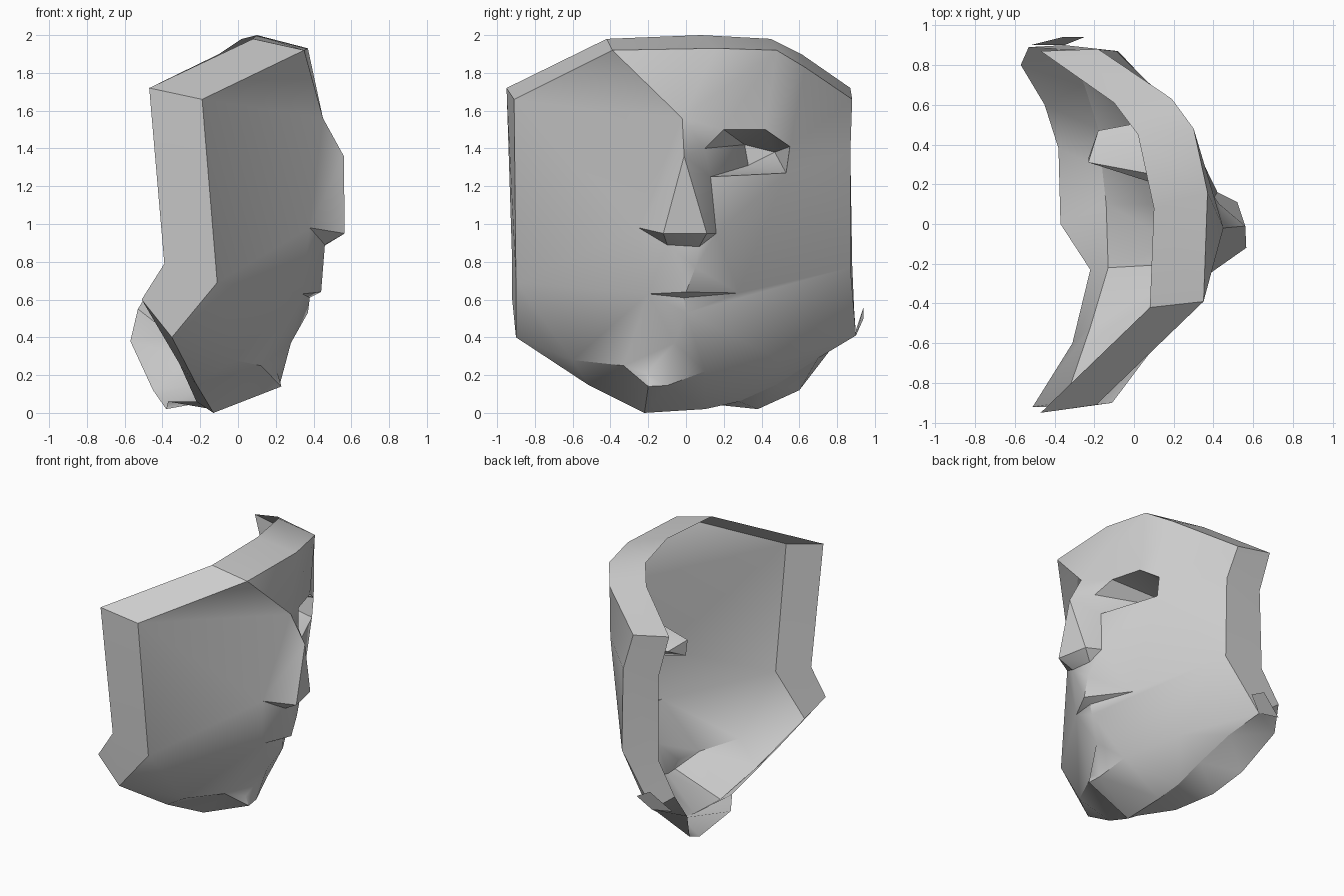
import bpy
import bmesh
from mathutils import Vector
from mathutils.geometry import delaunay_2d_cdt

default_cube = bpy.data.objects.get("Cube")
if default_cube:
    bpy.data.objects.remove(default_cube, do_unlink=True)

# One plain grey for the whole mask
grey = bpy.data.materials.new("plain grey")
grey.use_nodes = True
colour = (0.6, 0.6, 0.6, 1)
grey.diffuse_color = colour
for node in grey.node_tree.nodes:
    if node.type == "BSDF_PRINCIPLED":
        node.inputs["Base Color"].default_value = colour


def finish_object(name, mesh_data):
    """Turn a bmesh into a shaded object with the grey material."""
    mesh = bpy.data.meshes.new(name)
    mesh_data.to_mesh(mesh)
    mesh_data.free()
    mesh.materials.append(grey)
    new_object = bpy.data.objects.new(name, mesh)
    bpy.context.collection.objects.link(new_object)
    bpy.ops.object.select_all(action="DESELECT")
    new_object.select_set(True)
    bpy.context.view_layer.objects.active = new_object
    bpy.ops.object.shade_smooth_by_angle(angle=0.6)
    return new_object


# Outer edge of the face, clockwise from the forehead corner
forehead_right = (0.35, -0.39, 1.92)
forehead_middle = (0.37, 0.16, 1.93)
forehead_left = (0.3, 0.48, 1.92)
temple_left = (-0.09, 0.87, 1.38)
cheek_left = (-0.08, 0.87, 0.77)
jaw_left = (-0.35, 0.9, 0.41)
jaw_right = (-0.35, -0.9, 0.4)
chin_base = (-0.13, -0.22, 0)
front_rim = [
    forehead_right, forehead_middle, forehead_left,
    (0.19, 0.63, 1.83), (-0.18, 0.88, 1.66), temple_left, cheek_left, jaw_left,
    (-0.25, 0.7, 0.29), (-0.18, 0.48, 0.15), (-0.16, 0.28, 0.06),
    (-0.14, 0.1, 0.02), chin_base, (-0.22, -0.52, 0.15),
    jaw_right, (-0.11, -0.9, 0.69), (-0.19, -0.91, 1.66),
]

# Open rear edge, point for point behind the outer edge
back_rim = [
    (0.08, -0.42, 1.98), (0.1, 0.08, 2), (0.02, 0.45, 1.98),
    (-0.1, 0.61, 1.9), (-0.47, 0.87, 1.72), (-0.38, 0.87, 1.39),
    (-0.39, 0.88, 0.78), (-0.53, 0.89, 0.55), (-0.57, 0.8, 0.38),
    (-0.45, 0.6, 0.12), (-0.38, 0.38, 0.02), (-0.37, 0, 0.06),
    (-0.22, -0.23, 0.06), (-0.31, -0.6, 0.26), (-0.51, -0.92, 0.6),
    (-0.39, -0.92, 0.79), (-0.47, -0.95, 1.72),
]

# Named landmarks shared by several crease lines
brow = (0.45, -0.02, 1.56)
bridge = (0.56, -0.01, 1.36)
nose_tip = (0.565, -0.12, 0.95)
nose_side = (0.52, 0.11, 0.95)
nose_wing_right = (0.38, -0.25, 0.98)
nose_wing_left = (0.42, 0.16, 0.95)
nose_base = (0.45, 0.07, 0.88)
eye_inner = (0.4, 0.13, 1.25)
eye_outer = (0.24, 0.53, 1.27)
mouth_right = (0.34, -0.2, 0.63)
mouth_left = (0.24, 0.28, 0.635)
upper_lip = (0.44, 0, 0.64)
lower_lip = (0.38, -0.01, 0.61)
under_lip = (0.37, 0, 0.53)
chin_top = (0.21, -0.21, 0.21)
chin = (0.23, -0.2, 0.14)

crease_lines = [
    # forehead facets
    [forehead_right, brow],
    [forehead_middle, brow],
    [forehead_left, brow],
    # nose
    [brow, bridge, nose_tip],
    [bridge, nose_side],
    [brow, nose_wing_right, nose_tip, nose_side, nose_wing_left, eye_inner],
    [nose_wing_right, (0.46, -0.1, 0.89), nose_base, nose_wing_left],
    # left eye socket: nose wall, lid and the deep pocket behind the cheek
    [brow, (0.43, 0.1, 1.4), eye_inner],
    [brow, (0.36, 0.2, 1.5), (0.3, 0.42, 1.5), (0.24, 0.55, 1.41),
     eye_outer, eye_inner],
    [eye_inner, (-0.23, 0.31, 1.42), (-0.18, 0.47, 1.38),
     (-0.23, 0.33, 1.31), eye_inner],
    # mouth
    [mouth_right, upper_lip, mouth_left],
    [mouth_right, lower_lip, mouth_left],
    # profile down to the chin
    [nose_base, (0.45, 0.05, 0.77), upper_lip, lower_lip, under_lip,
     (0.28, -0.06, 0.37), chin_top, chin, chin_base],
    # lower cheek and jaw
    [under_lip, cheek_left],
    [jaw_right, (-0.02, -0.6, 0.28), (0.12, -0.33, 0.25), chin_top],
    [chin, (0.22, -0.1, 0.145), (0.17, 0.1, 0.22), (0.02, 0.5, 0.28), jaw_left],
]

# Collect unique points and the edges that must survive triangulation
points = list(front_rim)
edges = []
for line in [front_rim + front_rim[:1]] + crease_lines:
    for point in line:
        if point not in points:
            points.append(point)
    edges += [(points.index(a), points.index(b)) for a, b in zip(line, line[1:])]

# Fill the face as a faceted relief seen along x
flat_points = [Vector(point[1:]) for point in points]
flat, _, triangles, sources, _, _ = delaunay_2d_cdt(
    flat_points, edges, [], 1, 0.0001)

mask = bmesh.new()
face_verts = []
rim_verts = {}
for position, source in zip(flat, sources):
    if source:
        nearest = source[0]
    else:
        nearest = min(range(len(points)),
                      key=lambda i: (flat_points[i] - position).length)
    vert = mask.verts.new((points[nearest][0], position.x, position.y))
    face_verts.append(vert)
    for index in source:
        rim_verts[index] = vert
for triangle in triangles:
    mask.faces.new([face_verts[i] for i in triangle])

# Wrap the side wall from the face edge to the open back
back_verts = [mask.verts.new(point) for point in back_rim]
count = len(back_rim)
for i in range(count):
    j = (i + 1) % count
    mask.faces.new((rim_verts[i], rim_verts[j], back_verts[j], back_verts[i]))
    mask.edges.get((rim_verts[i], rim_verts[j])).smooth = False
finish_object("face_mask", mask)

# Small flared tab at the left jaw corner
tab = bmesh.new()
tab_outline = [jaw_left, (-0.52, 0.9, 0.44), (-0.36, 0.94, 0.56), (-0.25, 0.94, 0.5)]
tab.faces.new([tab.verts.new(point) for point in tab_outline])
finish_object("jaw_tab", tab)
